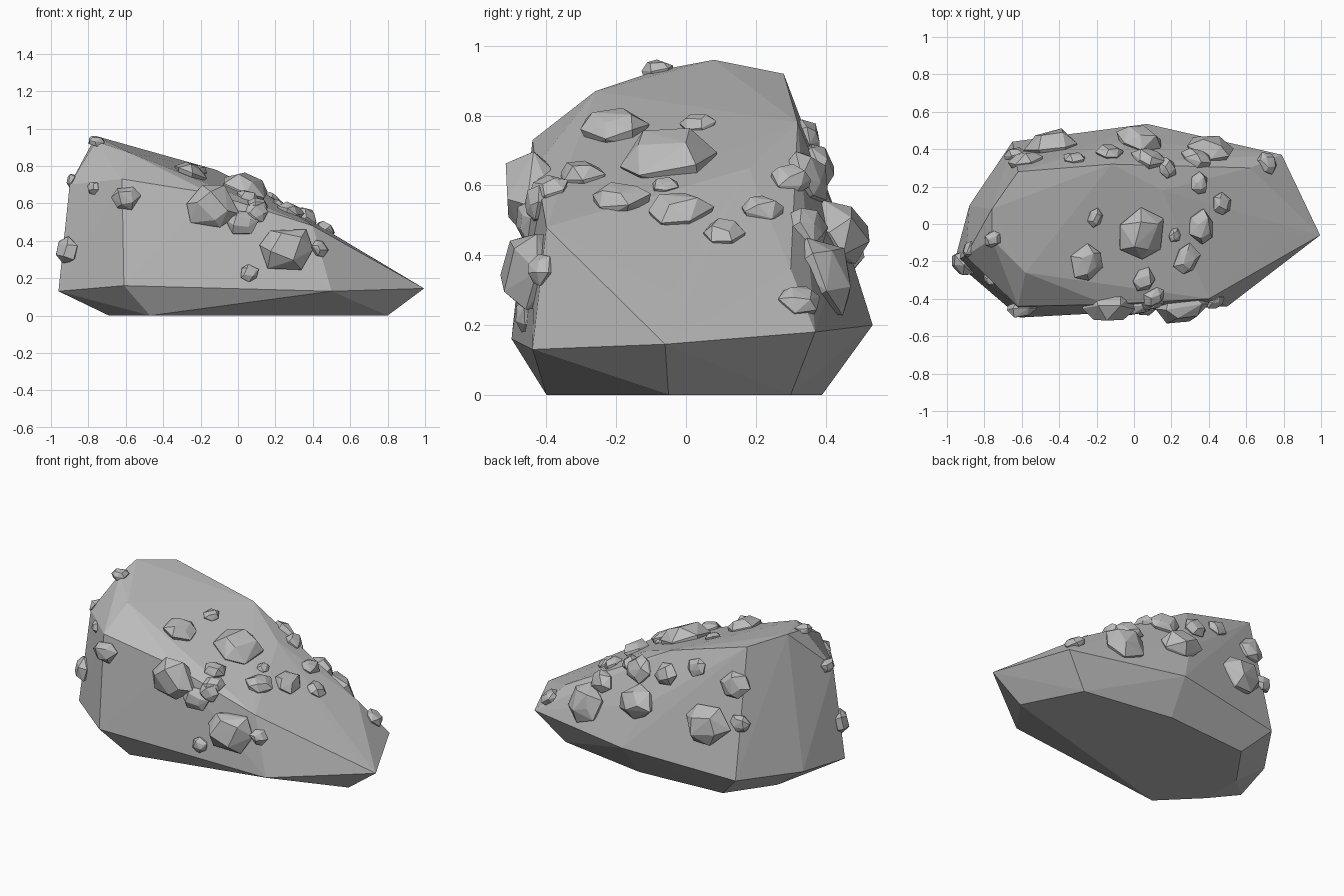
import bpy, bmesh, math, random
from mathutils import Vector, Matrix
from mathutils.bvhtree import BVHTree

if "Cube" in bpy.data.objects:
    bpy.data.objects.remove(bpy.data.objects["Cube"])

random.seed(7)
stone = bpy.data.materials.new("grey stone")
stone.diffuse_color = (0.50, 0.50, 0.50, 1)
stone.use_nodes = True
stone.node_tree.nodes["Principled BSDF"].inputs["Base Color"].default_value = stone.diffuse_color


def hull_mesh(points):
    """Faceted convex block around the points."""
    bm = bmesh.new()
    for p in points:
        bm.verts.new(p)
    res = bmesh.ops.convex_hull(bm, input=bm.verts[:])
    junk = {e for e in res["geom_interior"] + res["geom_unused"] if isinstance(e, bmesh.types.BMVert)}
    bmesh.ops.delete(bm, geom=list(junk), context="VERTS")
    bmesh.ops.recalc_face_normals(bm, faces=bm.faces)
    return bm


def add_object(name, bm):
    mesh = bpy.data.meshes.new(name)
    bm.to_mesh(mesh)
    mesh.materials.append(stone)
    obj = bpy.data.objects.new(name, mesh)
    bpy.context.collection.objects.link(obj)
    return obj


# Boulder: footprint, widest rim, then shoulders and sloping crest
footprint = [(-.47, -.40, 0), (.80, -.05, 0), (.62, .30, 0), (.05, .39, 0),
             (-.50, .35, 0), (-.69, .08, 0), (-.69, -.18, 0)]
rim = [(-.96, -.20, .13), (-.61, -.50, .16), (.50, -.44, .13), (.995, -.06, .145),
       (.79, .37, .18), (.07, .535, .20), (-.65, .44, .15), (-.88, .10, .14)]
shoulders = [(-.90, -.17, .70), (-.62, -.44, .73), (-.15, -.43, .655), (.40, -.40, .48),
             (.75, -.04, .29), (.62, .30, .36), (.22, .33, .55), (-.04, .45, .47)]
crest = [(-.76, .08, .96), (-.62, .28, .92), (-.76, -.08, .93), (-.58, -.26, .87),
         (-.12, .32, .78), (.15, .18, .65), (.42, -.02, .46)]
boulder = hull_mesh(footprint + rim + shoulders + crest)
surface = BVHTree.FromBMesh(boulder)
add_object("boulder", boulder)


def add_chunk(i, x, y, z, r):
    """Small angular stone seated on the boulder surface."""
    spot, normal, _, _ = surface.find_nearest(Vector((x, y, z)))
    pts = []
    turn = random.uniform(0, 6.28)
    squash = random.uniform(.8, .95)
    for sides, rad, h in ((6, .9, -.3), (6, 1.05, .15), (4, .62, .55)):
        for k in range(sides):
            a = turn + 2 * math.pi * (k + random.uniform(-.2, .2)) / sides
            q = rad * random.uniform(.9, 1.1)
            pts.append((r * q * math.cos(a), r * q * squash * math.sin(a),
                        r * (h + random.uniform(-.1, .1))))
    bm = hull_mesh(pts)
    rot = normal.to_track_quat("Z", "Y").to_matrix().to_4x4()
    bm.transform(Matrix.Translation(spot) @ rot)
    add_object(f"stone_chunk_{i}", bm)


# Loose stones: x, y, z, radius
front_stones = [(.26, -.45, .36, .15), (-.14, -.43, .58, .14), (-.60, -.48, .63, .08),
                (.02, -.45, .50, .08), (.06, -.48, .23, .05), (.10, -.44, .55, .06),
                (.44, -.42, .36, .05), (-.82, -.35, .69, .04), (-.93, -.23, .35, .08)]
top_stones = [(.03, -.05, .65, .14), (-.25, -.21, .78, .10), (-.20, .03, .79, .05),
              (.34, -.02, .50, .09), (.21, -.06, .58, .04), (.28, -.19, .56, .08),
              (.34, .22, .52, .06), (.46, .11, .45, .06), (.05, -.30, .63, .07),
              (.11, -.40, .60, .06), (-.76, -.09, .94, .05), (.18, .30, .62, .06)]
back_stones = [(-.58, .38, .70, .09), (-.44, .44, .44, .14), (.03, .44, .46, .12),
               (.41, .40, .34, .12), (.72, .33, .28, .06), (-.13, .39, .66, .07),
               (.08, .37, .63, .09), (-.67, .41, .49, .06), (-.90, -.13, .72, .045),
               (.33, .34, .47, .08), (-.32, .38, .75, .06)]
for i, stone_spec in enumerate(front_stones + top_stones + back_stones):
    add_chunk(i + 1, *stone_spec)
